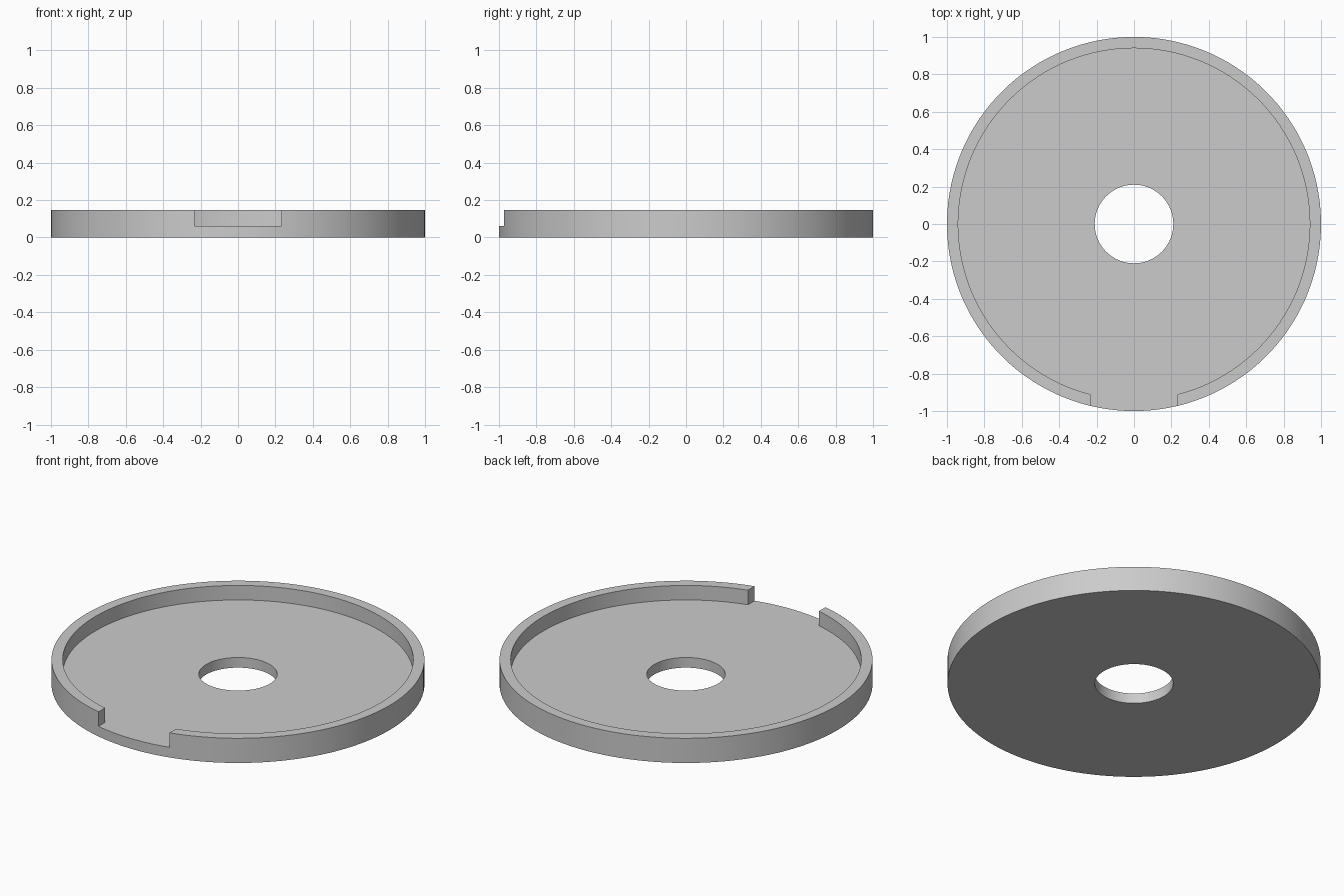
import bpy, bmesh
from math import asin, sin, cos, pi, radians

cube = bpy.data.objects.get("Cube")
if cube:
    bpy.data.objects.remove(cube, do_unlink=True)

OUTER, INNER, HOLE = 1.0, 0.94, 0.21      # radii
FLOOR, TOP = 0.06, 0.146                  # heights
NOTCH = 0.232                             # half width of the rim opening
RIM_STEPS, NOTCH_STEPS = 120, 10

grey = bpy.data.materials.new("plain grey")
grey.use_nodes = True
colour = (0.6, 0.6, 0.6, 1)
grey.diffuse_color = colour
grey.node_tree.nodes["Principled BSDF"].inputs["Base Color"].default_value = colour

bm = bmesh.new()


def angle(radius, i):
    """Angle from the front for column i: first the rim, then the opening."""
    half = asin(NOTCH / max(radius, INNER))
    if i <= RIM_STEPS:
        return half + (2 * pi - 2 * half) * i / RIM_STEPS
    return -half + 2 * half * (i - RIM_STEPS) / NOTCH_STEPS


def column(i):
    def vert(radius, z):
        a = angle(radius, i)
        return bm.verts.new((radius * sin(a), -radius * cos(a), z))
    col = {
        "hole_low": vert(HOLE, 0), "outer_low": vert(OUTER, 0),
        "outer_floor": vert(OUTER, FLOOR), "inner_floor": vert(INNER, FLOOR),
        "hole_floor": vert(HOLE, FLOOR),
    }
    if i <= RIM_STEPS:
        col["outer_top"] = vert(OUTER, TOP)
        col["inner_top"] = vert(INNER, TOP)
    return col


# Section loops of the dish with and without the raised rim
rim_loop = ["hole_low", "outer_low", "outer_floor", "outer_top",
            "inner_top", "inner_floor", "hole_floor"]
open_loop = [n for n in rim_loop if not n.endswith("top")]

count = RIM_STEPS + NOTCH_STEPS
cols = [column(i) for i in range(count)]
for i in range(count):
    a, b = cols[i], cols[(i + 1) % count]
    loop = rim_loop if i < RIM_STEPS else open_loop
    for p, q in zip(loop, loop[1:] + loop[:1]):
        bm.faces.new((a[p], b[p], b[q], a[q]))

# Square ends of the rim beside the opening
for i in (0, RIM_STEPS):
    bm.faces.new([cols[i][n] for n in rim_loop[2:6]])

bmesh.ops.recalc_face_normals(bm, faces=bm.faces)
mesh = bpy.data.meshes.new("rimmed_disc")
bm.to_mesh(mesh)
bm.free()
mesh.materials.append(grey)

disc = bpy.data.objects.new("rimmed_disc", mesh)
bpy.context.collection.objects.link(disc)
bpy.context.view_layer.objects.active = disc
disc.select_set(True)
bpy.ops.object.shade_smooth_by_angle(angle=radians(30))
